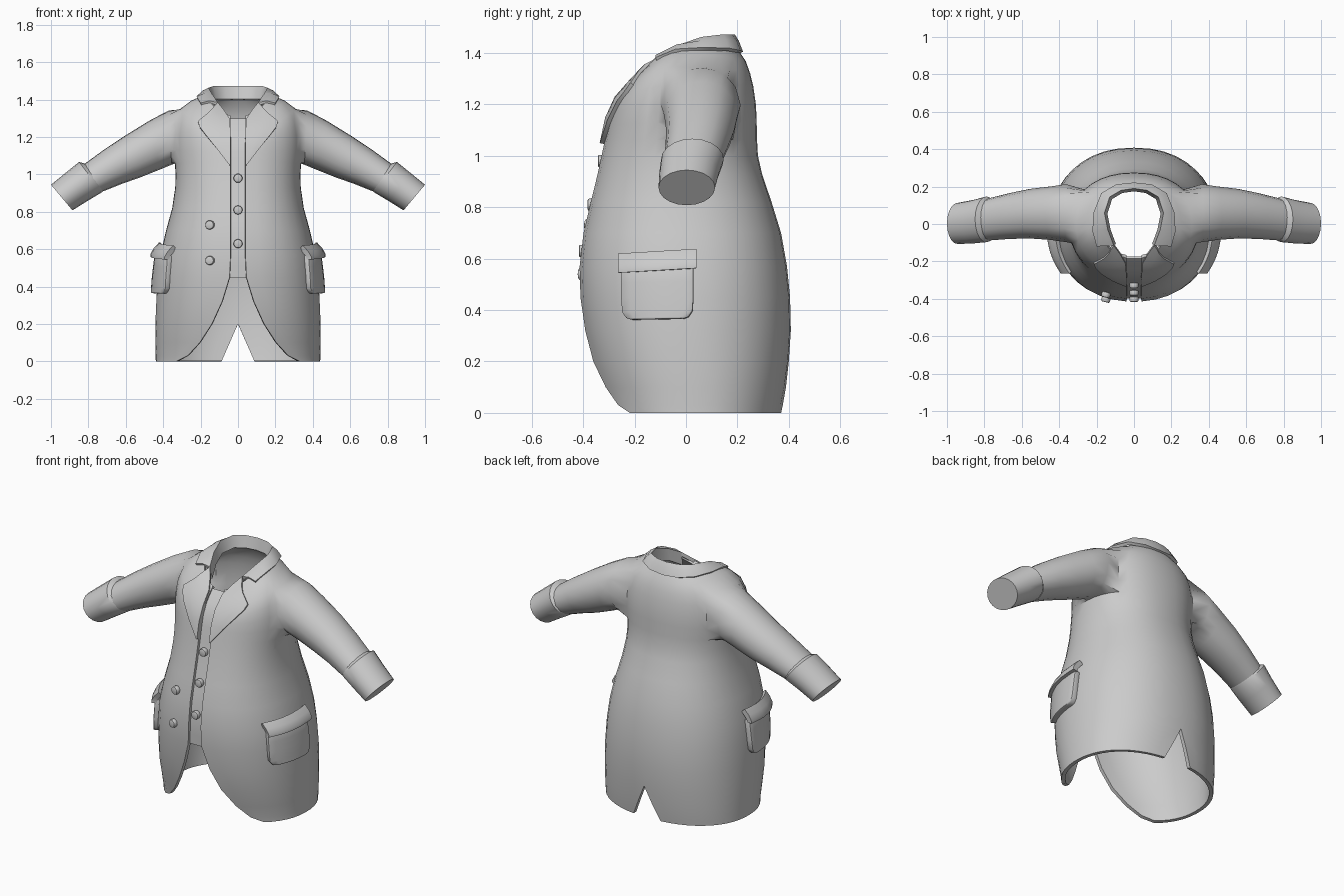
import bpy, bmesh, math
from mathutils import Vector
from mathutils.bvhtree import BVHTree

if "Cube" in bpy.data.objects:
    bpy.data.objects.remove(bpy.data.objects["Cube"])

GREY = (0.6, 0.6, 0.6, 1)
cloth = bpy.data.materials.new("grey_cloth")
cloth.use_nodes = True
cloth.diffuse_color = GREY
cloth.node_tree.nodes["Principled BSDF"].inputs["Base Color"].default_value = GREY


def lerp_table(table, z):
    for (z0, a), (z1, b) in zip(table, table[1:]):
        if z <= z1:
            return a + (b - a) * max(0, z - z0) / (z1 - z0)
    return table[-1][1]


def finish(name, bm, thickness=0, mirror=True, bevel=0, offset=-1):
    """Turn a bmesh into a shaded object with its modifiers applied."""
    mesh = bpy.data.meshes.new(name)
    bm.to_mesh(mesh)
    bm.free()
    mesh.materials.append(cloth)
    ob = bpy.data.objects.new(name, mesh)
    bpy.context.collection.objects.link(ob)
    if mirror:
        m = ob.modifiers.new("mirror", 'MIRROR')
        m.use_clip = True
    if thickness:
        s = ob.modifiers.new("thickness", 'SOLIDIFY')
        s.thickness, s.offset = thickness, offset
    if bevel:
        b = ob.modifiers.new("bevel", 'BEVEL')
        b.width, b.segments, b.limit_method, b.angle_limit = bevel, 2, 'ANGLE', 0.8
    bpy.ops.object.select_all(action='DESELECT')
    ob.select_set(True)
    bpy.context.view_layer.objects.active = ob
    bpy.ops.object.convert(target='MESH')
    bpy.ops.object.shade_smooth_by_angle(angle=math.radians(40))
    return ob


def sheet(rows, closed=False, outward=None):
    """Grid of quads through rows of points, facing the outward direction."""
    bm = bmesh.new()
    grid = [[bm.verts.new(p) for p in row] for row in rows]
    n = len(rows[0])
    for a, b in zip(grid, grid[1:]):
        for i in range(n if closed else n - 1):
            j = (i + 1) % n
            bm.faces.new((a[i], a[j], b[j], b[i]))
    bm.normal_update()
    if outward and sum((f.normal * f.calc_area() for f in bm.faces), Vector()).dot(outward) < 0:
        bmesh.ops.reverse_faces(bm, faces=bm.faces[:])
    return bm, grid


# Body half: rows of front z, side z, back z, half width, front y, back y
levels = [(0, .44, -.32, .375), (.03, .44, -.325, .38), (.1, .442, -.345, .39),
          (.2, .442, -.375, .4), (.32, .438, -.397, .408), (.45, .43, -.412, .405),
          (.57, .415, -.415, .393), (.7, .385, -.4, .37), (.82, .352, -.372, .333),
          (.93, .336, -.345, .296), (1.0, .334, -.33, .28)]
rings = [(z, z, z, w, f, b) for z, w, f, b in levels] + [
    (1.07, 1.06, 1.07, .338, -.315, .276), (1.12, 1.13, 1.14, .345, -.305, .275),
    (1.16, 1.21, 1.2, .345, -.295, .272), (1.2, 1.28, 1.27, .335, -.282, .262),
    (1.23, 1.35, 1.32, .31, -.26, .25), (1.27, 1.395, 1.37, .25, -.225, .232),
    (1.31, 1.425, 1.41, .18, -.185, .205)]
opening = [(0, .33), (.03, .27), (.1, .205), (.2, .14), (.32, .085), (.45, .045), (.57, .04)]
vent = [(0, .09), (.2, 0)]
COLS, EXP = 18, 2.2


def body_ring(zf, zs, zb, w, f, b):
    start = math.asin((lerp_table(opening, zf) / w) ** (EXP / 2))
    end = math.pi - math.asin((lerp_table(vent, zb) / w) ** (EXP / 2))
    pts = []
    for i in range(COLS + 1):
        t = start + (end - start) * i / COLS
        s, c = max(0, math.sin(t)), math.cos(t)
        if s < 1e-6:
            s = 0
        x = w * s ** (2 / EXP)
        y = (f + b) / 2 - (b - f) / 2 * math.copysign(abs(c) ** (2 / EXP), c)
        pts.append((x, y, zs + ((zf if c > 0 else zb) - zs) * c * c))
    return pts


body, grid = sheet([body_ring(*r) for r in rings], outward=Vector((1, 0, 0)))

# Sleeve: open the armhole and extrude its loop through tapering rings
LOW, HIGH, FRONT, BACK = 11, 15, 7, 13
hole = [body.faces.get((grid[r][c], grid[r][c + 1], grid[r + 1][c + 1], grid[r + 1][c]))
        for r in range(LOW, HIGH) for c in range(FRONT, BACK)]
loop = ([grid[LOW][c] for c in range(FRONT, BACK)] + [grid[r][BACK] for r in range(LOW, HIGH)]
        + [grid[HIGH][c] for c in range(BACK, FRONT, -1)] + [grid[r][FRONT] for r in range(HIGH, LOW, -1)])
bmesh.ops.delete(body, geom=hole, context='FACES_ONLY')
angles = [math.atan2((v.co.z - 1.205) / .15, (v.co.y - .05) / .15) for v in loop]


def sleeve_ring(top, bottom, y, ry, angs):
    mid = (Vector((top[0], y, top[1])) + Vector((bottom[0], y, bottom[1]))) / 2
    up = Vector((top[0], y, top[1])) - mid
    return [mid + up * math.sin(a) + Vector((0, ry * math.cos(a), 0)) for a in angs]


previous = loop
for spec in [((.37, 1.342), (.355, 1.052), .058, .155), ((.47, 1.29), (.42, 1.025), .058, .143),
             ((.6, 1.21), (.52, .985), .055, .132), ((.72, 1.13), (.62, .95), .042, .122),
             ((.83, 1.05), (.72, .91), .025, .113)]:
    ring = [body.verts.new(p) for p in sleeve_ring(*spec, angles)]
    for i in range(len(ring)):
        j = (i + 1) % len(ring)
        body.faces.new((previous[i], previous[j], ring[j], ring[i]))
    previous = ring
bmesh.ops.recalc_face_normals(body, faces=body.faces[:])
body.normal_update()
if sum((f.normal.x for f in body.faces if f.calc_center_median().z < 1)) < 0:
    bmesh.ops.reverse_faces(body, faces=body.faces[:])
tree = BVHTree.FromBMesh(body)
finish("coat_body", body, .022)


def front_y(x, z, default=0):
    hit = tree.ray_cast(Vector((abs(x), -2, z)), Vector((0, 1, 0)))[0]
    return hit.y if hit and hit.y < 0 else default


def side_x(y, z):
    return tree.ray_cast(Vector((.6, y, z)), Vector((-1, 0, 0)))[0].x


# Cuffs: thick turned-back band with a closed end
around = [math.tau * i / 20 for i in range(20)]
cuff, ends = sheet([sleeve_ring(*s, around) for s in (
    ((.81, 1.055), (.715, .92), .025, .1), ((.85, 1.067), (.727, .905), .025, .122),
    ((.92, 1.01), (.805, .858), .012, .116), ((1.0, .945), (.885, .808), .003, .11))], True)
cuff.faces.new(ends[-1])
bmesh.ops.recalc_face_normals(cuff, faces=cuff.faces[:])
finish("cuffs", cuff)

# Inner placket behind the front opening
heights = [.445 + .855 * i / 14 for i in range(15)]
placket, _ = sheet([[(x, front_y(.06, z) + .012, z) for x in (-.07, -.035, 0, .035, .07)]
                    for z in heights], outward=Vector((0, -1, 0)))
finish("placket", placket, .015, mirror=False)

# Lapels: blended from the roll line to the pointed outer edge
inner = [(.04, -.328, 1.05), (.04, -.31, 1.15), (.04, -.27, 1.23), (.045, -.21, 1.3),
         (.075, -.16, 1.345), (.108, -.115, 1.385)]
outer = [(.046, 1.05), (.115, 1.14), (.175, 1.215), (.205, 1.255), (.215, 1.285), (.16, 1.33)]
rows = []
for a, (x, z) in zip(inner, outer):
    a, b = Vector(a), Vector((x, front_y(x, z) - .018, z))
    line = [a.lerp(b, k / 4) for k in range(5)]
    for p in line:
        p.y = min(p.y, front_y(p.x, p.z, p.y + .018) - .018)
    rows.append(line)
lapel, _ = sheet(rows, outward=Vector((0, -1, 0)))
finish("lapels", lapel, .02)

# Collar: inner stand, folded top edge and fall
top_edge = [(.108, -.115, 1.385), (.14, -.03, 1.432), (.158, .06, 1.463),
            (.13, .145, 1.473), (.07, .18, 1.473), (0, .19, 1.473)]
fall_edge = [(.2, -.12, 1.335), (.222, -.04, 1.385), (.217, .06, 1.42),
             (.175, .165, 1.42), (.095, .212, 1.41), (0, .222, 1.405)]
rows = []
for a, b in zip(top_edge, fall_edge):
    a, b = Vector(a), Vector(b)
    line = [Vector((a.x * .9, a.y * .92, a.z - .07)), a, a.lerp(b, .5) + Vector((0, 0, .008)), b]
    for p in line[2:]:
        hit = tree.ray_cast(Vector((p.x, p.y, 2)), Vector((0, 0, -1)))[0]
        if hit and hit.z > 1.2:
            p.z = max(p.z, hit.z + .016)
    rows.append(line)
collar, _ = sheet(rows, outward=Vector((0, 0, 1)))
finish("collar", collar, .018)

# Pocket bags with rounded lower corners, and their sloping flaps
rows = []
for z, inset in ((.365, .04), (.372, .02), (.395, .004), (.45, 0), (.51, 0), (.57, 0)):
    ys = [-.255 + inset + (.285 - 2 * inset) * i / 8 for i in range(9)]
    rows.append([(side_x(y, z) + .032, y, z + .02 * (y + .1)) for y in ys])
bag, _ = sheet(rows, outward=Vector((1, 0, 0)))
finish("pocket_bags", bag, .045, bevel=.012)
rows = []
for z, lift in ((.555, .052), (.57, .053), (.6, .043), (.63, .022)):
    ys = [-.265 + .305 * i / 8 for i in range(9)]
    rows.append([(side_x(y, z) + lift, y, z + .06 * (y + .1)) for y in ys])
flap, _ = sheet(rows, outward=Vector((1, 0, 0)))
finish("pocket_flaps", flap, .03)

# Buttons: three on the placket, two on the right front
for n, (x, z) in enumerate([(0, .98), (0, .81), (0, .63), (-.15, .73), (-.15, .54)]):
    button = bmesh.new()
    bmesh.ops.create_cone(button, cap_ends=True, segments=14, radius1=.024, radius2=.024, depth=.03)
    bmesh.ops.rotate(button, verts=button.verts, matrix=Vector((0, 0, 1)).rotation_difference(
        Vector((x * 1.6, -1, 0))).to_matrix())
    y = front_y(.06, z) + .002 if x == 0 else front_y(x, z) - .01
    bmesh.ops.translate(button, verts=button.verts, vec=(x, y, z))
    finish(f"button_{n + 1}", button, mirror=False, bevel=.007)
